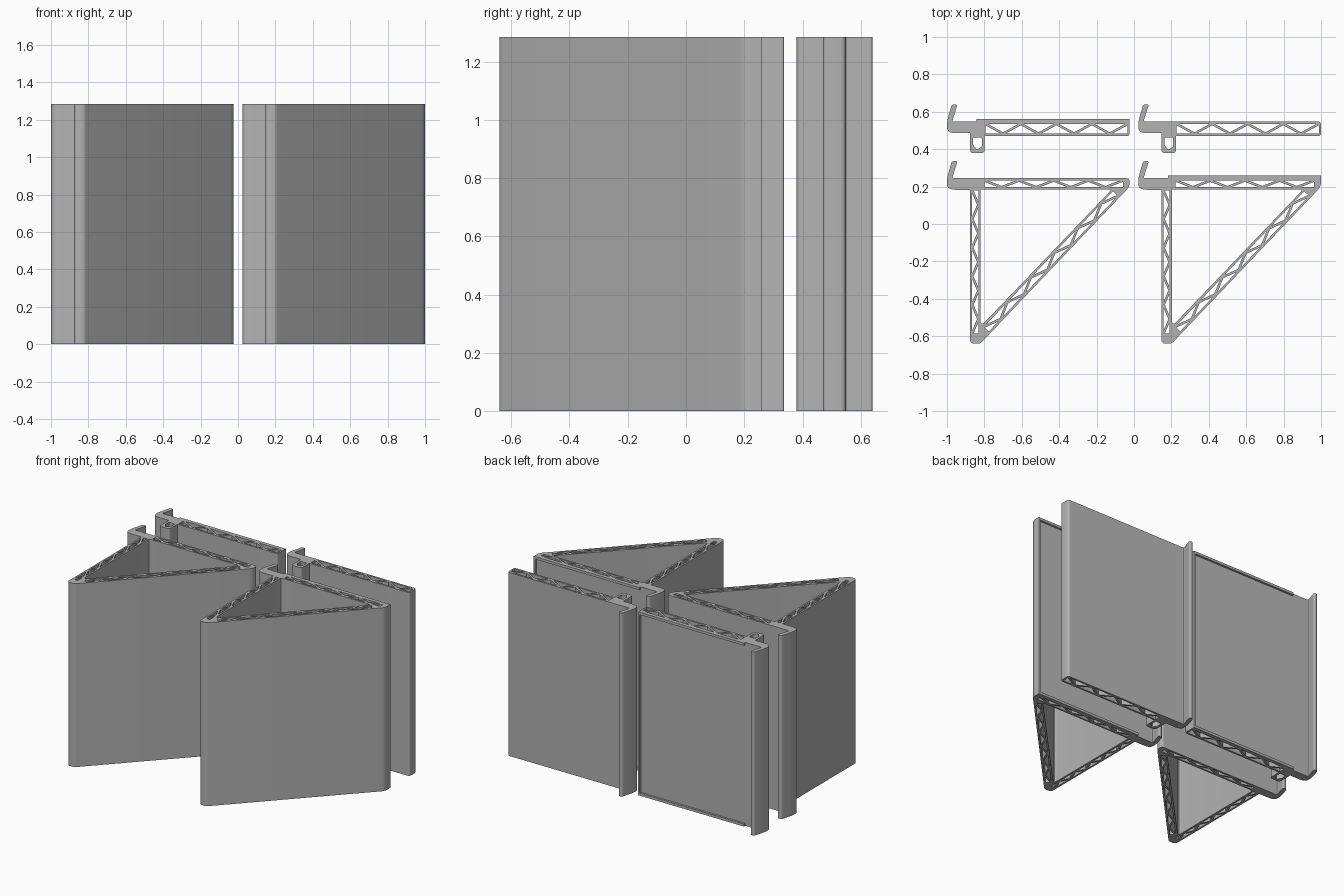
import bpy
import math
from mathutils import Vector

HEIGHT = 1.285
LENGTH = 0.977

cube = bpy.data.objects.get("Cube")
if cube:
    bpy.data.objects.remove(cube, do_unlink=True)

grey = bpy.data.materials.new("light_grey_plastic")
grey.use_nodes = True
COLOUR = (0.45, 0.45, 0.45, 1)
grey.diffuse_color = COLOUR
grey.node_tree.nodes["Principled BSDF"].inputs["Base Color"].default_value = COLOUR


def rounded(corners, steps=5):
    """Outline with each (x, y, radius) corner rounded off."""
    out = []
    for i, (x, y, r) in enumerate(corners):
        c = Vector((x, y))
        if r == 0:
            out.append(c)
            continue
        before = Vector(corners[i - 1][:2]) - c
        after = Vector(corners[(i + 1) % len(corners)][:2]) - c
        a = c + before.normalized() * min(r, before.length * 0.49)
        b = c + after.normalized() * min(r, after.length * 0.49)
        for k in range(steps + 1):
            t = k / steps
            out.append(a.lerp(c, t).lerp(c.lerp(b, t), t))
    return out


def truss(start, end, width, count, strut=0.013):
    """Triangular holes that leave a zigzag of struts left of start-end."""
    p, q = Vector(start), Vector(end)
    along = (q - p).normalized()
    across = Vector((-along.y, along.x))
    s = (q - p).length / count
    gap = strut / 2 * math.hypot(s, width) / width
    tip = (s - gap) * width / s
    holes = []
    for k in range(count + 1):
        lo = max(k * s - s + gap, 0)
        hi = min(k * s + s - gap, count * s)
        local = [(lo, 0), (hi, 0), (k * s, tip)]
        if k % 2:
            local = [(u, width - v) for u, v in local]
        holes.append([p + along * u + across * v for u, v in local])
    return holes


def extrude_profile(name, loops, location):
    """Upright extrusion of an outline with holes."""
    curve = bpy.data.curves.new(name, 'CURVE')
    curve.dimensions = '2D'
    curve.fill_mode = 'BOTH'
    curve.extrude = HEIGHT / 2
    for loop in loops:
        spline = curve.splines.new('POLY')
        spline.points.add(len(loop) - 1)
        for point, co in zip(spline.points, loop):
            point.co = (co[0], co[1], 0, 1)
        spline.use_cyclic_u = True
    temp = bpy.data.objects.new(name + "_curve", curve)
    bpy.context.collection.objects.link(temp)
    bpy.context.view_layer.update()
    graph = bpy.context.evaluated_depsgraph_get()
    mesh = bpy.data.meshes.new_from_object(temp.evaluated_get(graph))
    bpy.data.objects.remove(temp, do_unlink=True)
    mesh.materials.clear()
    mesh.materials.append(grey)
    obj = bpy.data.objects.new(name, mesh)
    bpy.context.collection.objects.link(obj)
    obj.location = (location[0], location[1], HEIGHT / 2)
    bpy.ops.object.select_all(action='DESELECT')
    obj.select_set(True)
    bpy.context.view_layer.objects.active = obj
    bpy.ops.object.shade_smooth_by_angle(angle=math.radians(30))
    return obj


def box(name, low, high):
    centre = [(a + b) / 2 for a, b in zip(low, high)]
    bpy.ops.mesh.primitive_cube_add(size=1, location=centre)
    obj = bpy.context.object
    obj.name = name
    obj.scale = [b - a for a, b in zip(low, high)]
    obj.data.materials.append(grey)


def rim(name, x, y):
    """Raised edging on the back of a panel: bottom, top and free end."""
    edge, lip = 0.018, 0.014
    left, right = x + 0.158, x + LENGTH
    for part, z in (("bottom", 0), ("top", HEIGHT - edge)):
        box(f"{name}_{part}_rim", (left, y - 0.004, z), (right, y + lip, z + edge))
    box(f"{name}_end_rim", (right - 0.012, y - 0.02, 0), (right, y + lip, HEIGHT))


# Hooked edge shared by every piece, from the panel top to the underside
hook = [(0.028, 0, 0.01), (0.057, 0.092, 0.014), (0.026, 0.092, 0.014),
        (0, 0.0, 0.02), (0, -0.062, 0.045)]

# Flat panel with a short hollow catch
flat_outline = rounded(hook + [
    (0.123, -0.062, 0), (0.123, -0.168, 0.018), (0.202, -0.168, 0.018),
    (0.202, -0.078, 0), (LENGTH, -0.078, 0.018), (LENGTH, 0, 0.018)])
catch_hole = rounded([(0.14, -0.085, 0.005), (0.14, -0.125, 0.005),
                      (0.16, -0.152, 0.005), (0.186, -0.135, 0.005),
                      (0.186, -0.085, 0.005)])
flat_loops = [flat_outline, catch_hole] + truss(
    (0.205, -0.065), (0.965, -0.065), 0.052, 8)

# Triangular bracket with three trussed walls
bracket_outline = rounded(hook + [
    (0.123, -0.062, 0), (0.123, -0.885, 0.025), (0.178, -0.885, 0.015),
    (LENGTH, -0.045, 0.03), (LENGTH, 0, 0.02)])
opening = rounded([(0.18, -0.06, 0.006), (0.18, -0.793, 0.035),
                   (0.882, -0.06, 0.02)])
bracket_loops = [bracket_outline, opening]
bracket_loops += truss((0.2, -0.048), (0.94, -0.048), 0.035, 8)
bracket_loops += truss((0.168, -0.83), (0.168, -0.066), 0.033, 10)
bracket_loops += truss((0.224, -0.819), (0.913, -0.095), 0.036, 11)

# Two of each, one of each with a rim
LEFT_X, RIGHT_X = 1 - LENGTH, -1
BACK_Y, FRONT_Y = 0.548, 0.245
for side, x in (("left", LEFT_X), ("right", RIGHT_X)):
    extrude_profile(f"{side}_flat_panel", flat_loops, (x, BACK_Y))
    extrude_profile(f"{side}_bracket", bracket_loops, (x, FRONT_Y))
rim("right_flat_panel", RIGHT_X, BACK_Y)
rim("left_bracket", LEFT_X, FRONT_Y)
